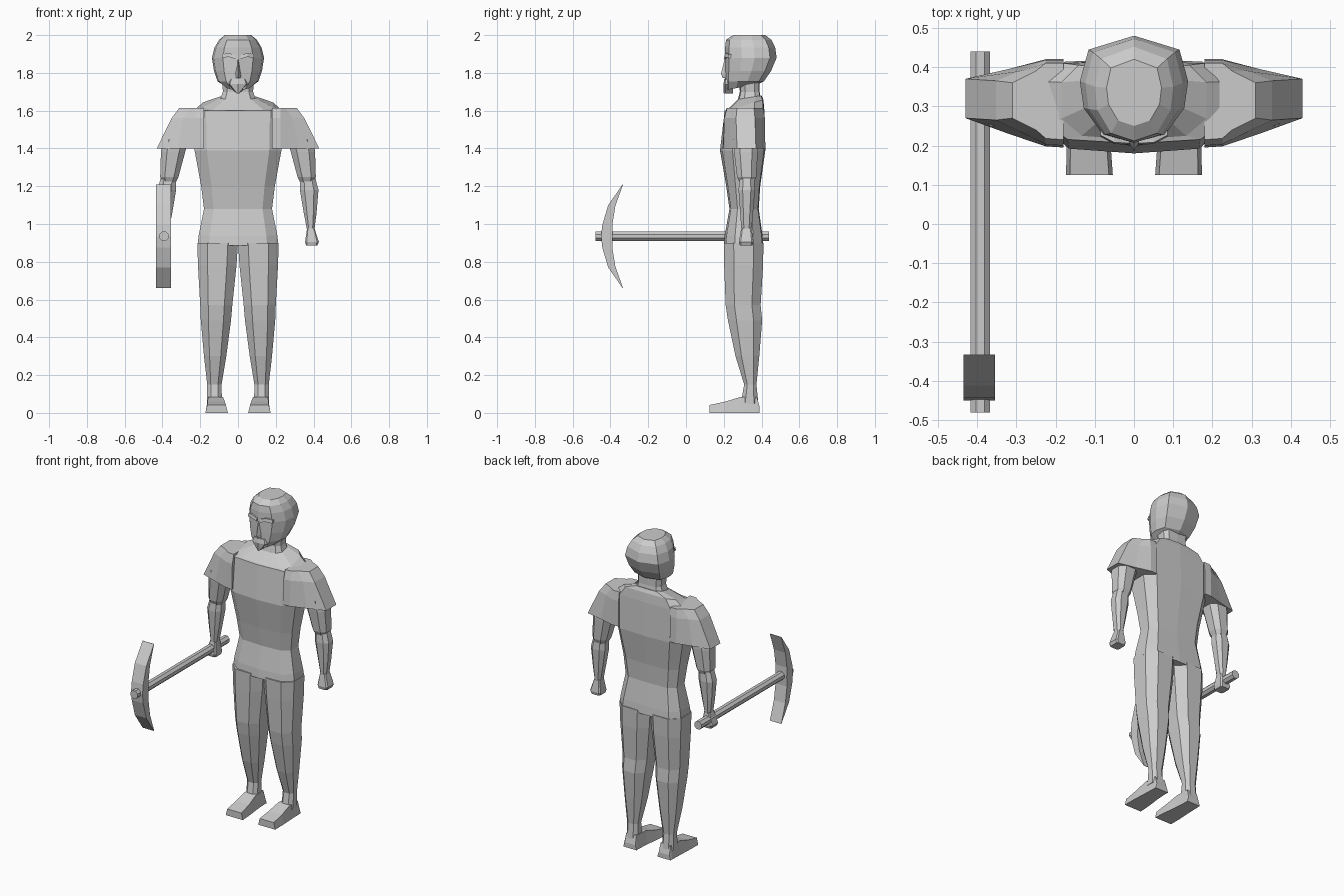
import bpy, bmesh, math
from mathutils import Vector

grey = bpy.data.materials.new("plain grey")
grey.diffuse_color = (0.6, 0.6, 0.6, 1)


def finish(name, bm, mirror=False):
    bmesh.ops.recalc_face_normals(bm, faces=bm.faces)
    me = bpy.data.meshes.new(name)
    bm.to_mesh(me)
    bm.free()
    me.materials.append(grey)
    ob = bpy.data.objects.new(name, me)
    bpy.context.collection.objects.link(ob)
    if mirror:
        ob.modifiers.new("mirror", 'MIRROR').use_mirror_merge = False
    return ob


def loft(name, rings, mirror=False):
    """Skin a stack of rings that all have the same number of points."""
    bm = bmesh.new()
    vs = [[bm.verts.new(p) for p in r] for r in rings]
    n = len(vs[0])
    for a, b in zip(vs, vs[1:]):
        for i in range(n):
            j = (i + 1) % n
            bm.faces.new((a[i], a[j], b[j], b[i]))
    bm.faces.new(vs[0])
    bm.faces.new(vs[-1])
    return finish(name, bm, mirror)


def sym_ring(shape, z, w, f, b, tilt=0.0):
    """Left-right symmetric ring; tilt raises the back and lowers the front."""
    half = [(u * w, (f + b) / 2 + v * (b - f) / 2, z + tilt * v) for u, v in shape]
    return half + [(-x, y, h) for x, y, h in reversed(half[1:-1])]


def box_ring(z, x0, x1, f, b, c=0.25):
    """Rectangle with cut corners, for limbs."""
    cx, cy = (x1 - x0) * c, (b - f) * c
    return [(x0 + cx, f, z), (x1 - cx, f, z), (x1, f + cy, z), (x1, b - cy, z),
            (x1 - cx, b, z), (x0 + cx, b, z), (x0, b - cy, z), (x0, f + cy, z)]


# torso, with the collar sloping up into the neck
body = [(0, -1), (.72, -.9), (1, -.45), (1, .5), (.76, .95), (0, 1)]
loft("torso", [sym_ring(body, *r) for r in (
    (.885, .215, .20, .41), (.94, .208, .205, .405), (1.08, .18, .23, .385),
    (1.20, .195, .213, .393), (1.39, .23, .18, .42), (1.60, .235, .205, .415),
    (1.63, .185, .215, .41, .028), (1.67, .095, .275, .40, .01))])
loft("neck", [sym_ring(body, *r) for r in (
    (1.64, .10, .27, .40), (1.70, .08, .285, .39), (1.78, .085, .28, .39))])

# short sleeves, flaring down to a flat hem
sleeve = []
for z, xm, xo, f0, b0, f1, b1, f2, b2 in (
        (1.40, .32, .43, .195, .42, .23, .395, .27, .37),
        (1.56, .29, .352, .20, .418, .235, .39, .265, .365),
        (1.615, .25, .31, .215, .41, .24, .39, .27, .36)):
    sleeve.append([(.18, f0, z), (.225, f0 + .003, z), (xm, f1, z), (xo, f2, z),
                   (xo, b2, z), (xm, b1, z), (.225, b0, z), (.18, b0, z)])
loft("sleeve", sleeve, True)

# arms and fists
loft("upper_arm", [box_ring(*r) for r in (
    (1.45, .26, .40, .25, .38), (1.38, .28, .408, .255, .38),
    (1.25, .315, .412, .27, .372), (1.22, .33, .40, .285, .36))], True)
loft("forearm", [box_ring(*r) for r in (
    (1.26, .33, .405, .285, .36), (1.18, .328, .426, .278, .365),
    (1.06, .348, .416, .287, .355), (.965, .366, .404, .293, .347))], True)
loft("fist", [box_ring(*r, .12) for r in (
    (.98, .366, .404, .293, .347), (.905, .355, .428, .28, .357),
    (.886, .36, .42, .285, .352))], True)

# legs and feet
loft("leg", [box_ring(*r) for r in (
    (.90, .0, .215, .20, .41), (.78, .008, .212, .202, .408),
    (.57, .03, .20, .21, .395), (.49, .037, .197, .222, .403),
    (.30, .062, .18, .262, .388), (.15, .087, .163, .308, .373),
    (.05, .085, .163, .29, .383))], True)
loft("foot", [[(a, y, 0), (b, y, 0), (b - .01, y, h), (a + .01, y, h)]
              for y, a, b, h in ((.39, .072, .166, .03), (.375, .075, .165, .085),
                                 (.29, .07, .168, .085), (.21, .06, .172, .06),
                                 (.125, .054, .173, .042))], True)

# head
skull = [(0, -1), (.58, -.84), (.93, -.35), (1, .15), (.84, .74), (0, 1)]
loft("head", [sym_ring(skull, *r) for r in (
    (1.725, .065, .213, .38, .015), (1.755, .108, .208, .412), (1.81, .127, .207, .45),
    (1.88, .138, .207, .48), (1.935, .124, .207, .472), (1.975, .10, .212, .452),
    (2.0, .07, .25, .42))])

# nose, a wedge getting wider and deeper downwards
loft("nose", [[(-w, .23, z), (0, y, z), (w, .23, z)] for z, w, y in (
    (1.875, .008, .205), (1.795, .024, .185), (1.772, .026, .195))])
# pointed beard and moustache
loft("beard", [[(-w, .25, z), (-w * .7, y + .008, z), (0, y, z), (w * .7, y + .008, z),
                (w, .25, z)] for z, w, y in (
    (1.768, .05, .203), (1.74, .062, .198), (1.69, .006, .20))])
# brows above the eyes
loft("brow", [[(x, y, z), (x, y + .03, z + .004), (x, y + .03, z + .02), (x, y + .004, z + .02)]
              for x, y, z in ((.012, .202, 1.873), (.05, .204, 1.885), (.085, .222, 1.878))], True)

# pick handle, an eight-sided rod held in one fist
X, Z = -.392, .935
loft("pick_handle", [[(X + .027 * math.cos(a), y, Z + .027 * math.sin(a))
                      for a in (math.pi / 8 + k * math.pi / 4 for k in range(8))]
                     for y in (-.48, .44)])

# pick head, a crescent tapering to both tips
outer = [(-.45, 0), (-.443, .06), (-.412, .165), (-.335, .275)]
inner = [(-.388, 0), (-.39, .06), (-.374, .16), (-.333, .275)]
spine = [(o, i, s) for s in (-1, 1) for o, i in
         (list(zip(outer, inner))[::-1] if s < 0 else list(zip(outer, inner))[1:])]
loft("pick_head", [[(-.434, o[0], Z + s * o[1]), (-.354, o[0], Z + s * o[1]),
                    (-.354, i[0], Z + s * i[1]), (-.434, i[0], Z + s * i[1])]
                   for o, i, s in spine])
